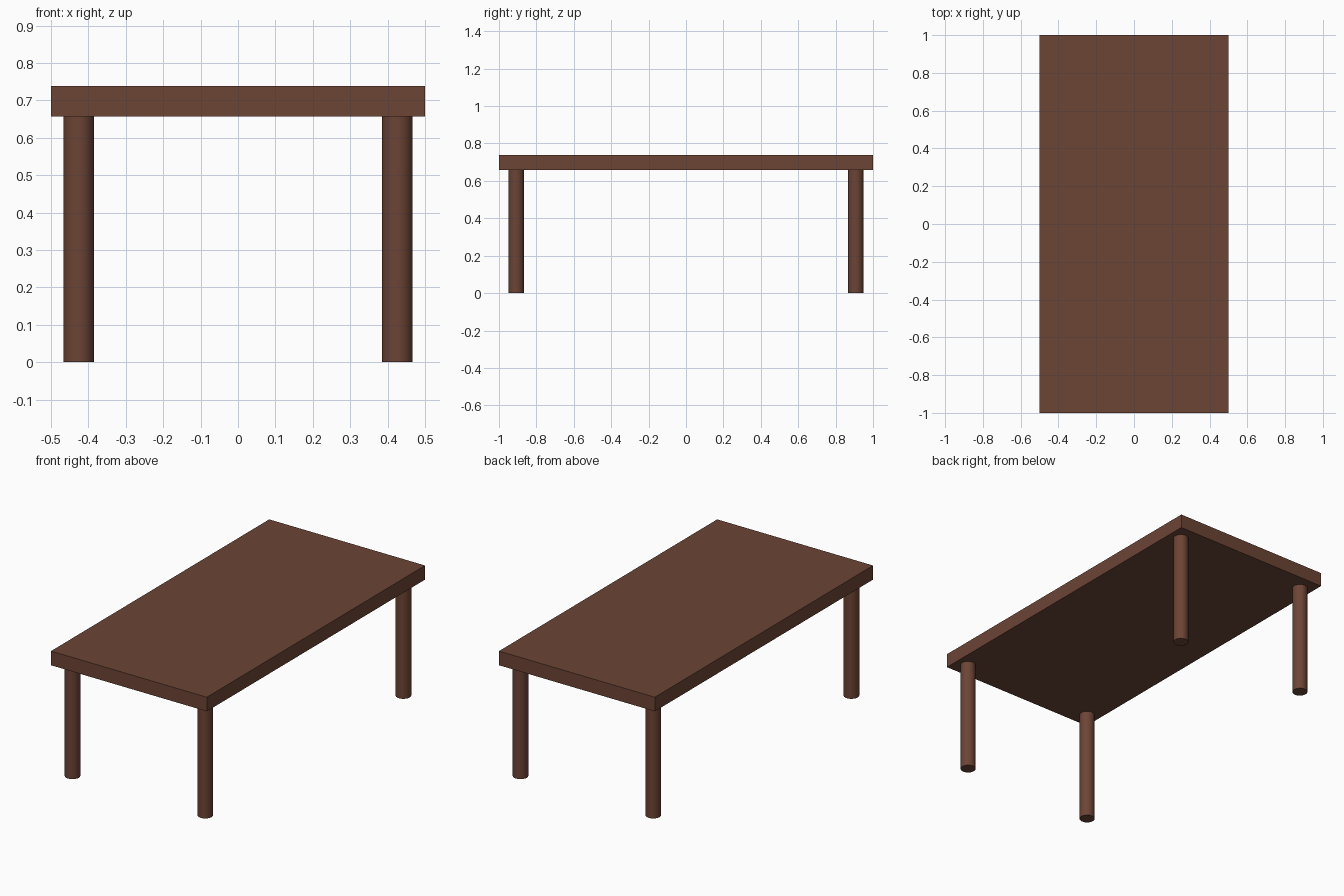
import bpy

if "Cube" in bpy.data.objects:
    bpy.data.objects.remove(bpy.data.objects["Cube"])

TOP_Z, UNDER_Z = 0.739, 0.657
LEG_R, LEG_X, LEG_Y = 0.041, 0.426, 0.908

wood = bpy.data.materials.new("brown_wood")
wood.diffuse_color = (0.15, 0.058, 0.036, 1)
wood.use_nodes = True
wood.node_tree.nodes["Principled BSDF"].inputs["Base Color"].default_value = wood.diffuse_color

# Table top slab
bpy.ops.mesh.primitive_cube_add(size=1, location=(0, 0, (TOP_Z + UNDER_Z) / 2))
top = bpy.context.object
top.name = "table_top"
top.scale = (1, 2, TOP_Z - UNDER_Z)
bpy.ops.object.transform_apply(location=False, rotation=False, scale=True)
top.data.materials.append(wood)

# Four round legs
for y_name, sy in (("front", -1), ("back", 1)):
    for x_name, sx in (("left", -1), ("right", 1)):
        bpy.ops.mesh.primitive_cylinder_add(
            vertices=32, radius=LEG_R, depth=UNDER_Z,
            location=(sx * LEG_X, sy * LEG_Y, UNDER_Z / 2))
        leg = bpy.context.object
        leg.name = f"{y_name}_{x_name}_leg"
        leg.data.materials.append(wood)
        bpy.ops.object.shade_smooth_by_angle()
